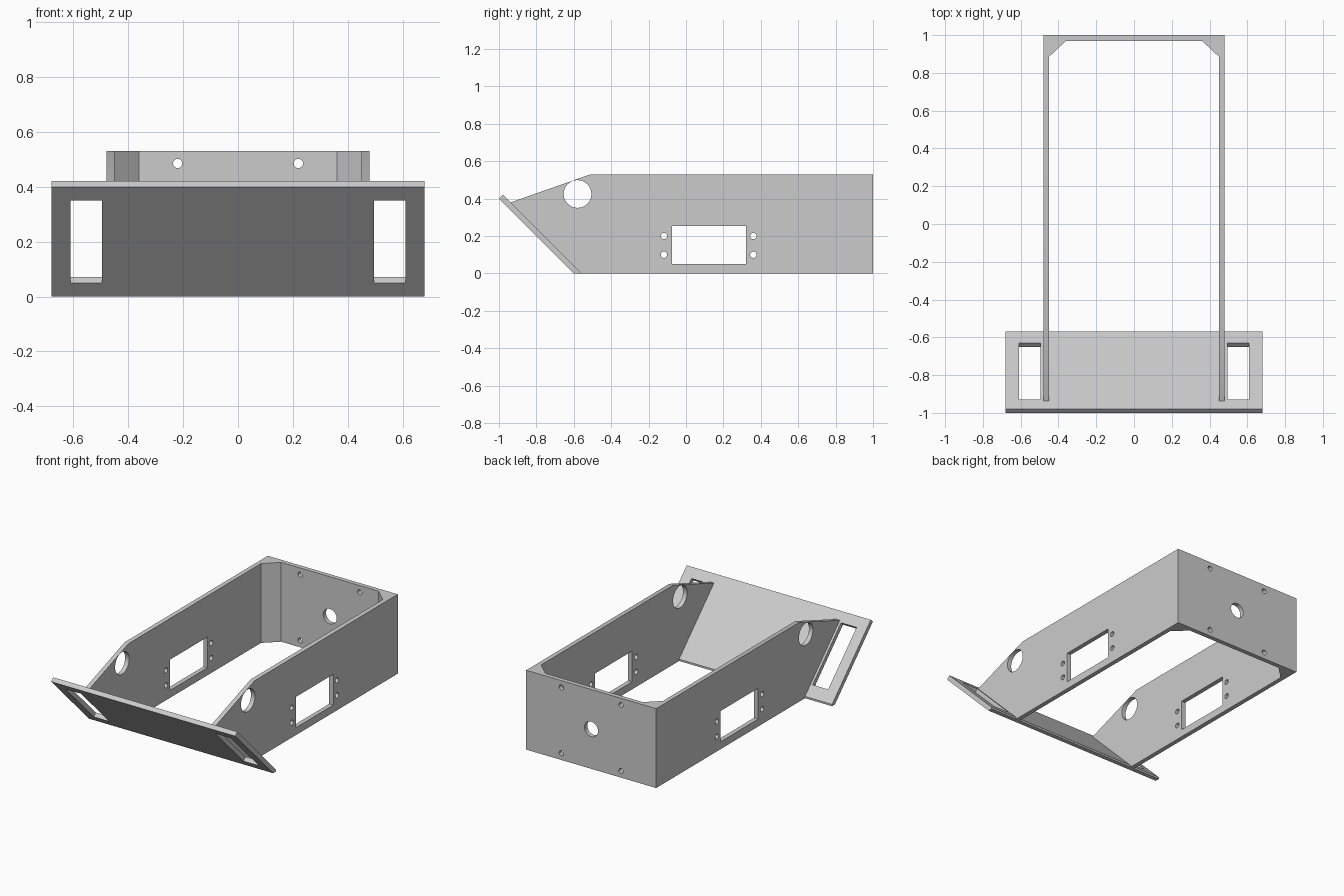
import bpy, bmesh, math
from mathutils import Matrix, Vector

if "Cube" in bpy.data.objects:
    bpy.data.objects.remove(bpy.data.objects["Cube"])

grey = bpy.data.materials.new("light grey")
grey.diffuse_color = (0.6, 0.6, 0.6, 1)
grey.use_nodes = True
grey.node_tree.nodes["Principled BSDF"].inputs["Base Color"].default_value = grey.diffuse_color
S = math.sqrt(0.5)


def rect(x0, x1, y0, y1):
    return [(x0, y0), (x1, y0), (x1, y1), (x0, y1)]


def circle(cx, cy, r, n=32):
    return [(cx + r * math.cos(2 * math.pi * i / n),
             cy + r * math.sin(2 * math.pi * i / n)) for i in range(n)]


def panel(name, loops, thick, origin, u, v, cuts=()):
    """Flat sheet: first loop is the outline, the others are holes."""
    cu = bpy.data.curves.new(name, 'CURVE')
    cu.dimensions = '2D'
    cu.fill_mode = 'BOTH'
    cu.extrude = thick / 2
    for pts in loops:
        sp = cu.splines.new('POLY')
        sp.points.add(len(pts) - 1)
        for p, (a, b) in zip(sp.points, pts):
            p.co = (a, b, 0, 1)
        sp.use_cyclic_u = True
    tmp = bpy.data.objects.new(name + "_outline", cu)
    bpy.context.collection.objects.link(tmp)
    bpy.context.view_layer.update()
    dg = bpy.context.evaluated_depsgraph_get()
    me = bpy.data.meshes.new_from_object(tmp.evaluated_get(dg))
    bpy.data.objects.remove(tmp)
    u, v = Vector(u), Vector(v)
    m = Matrix((u, v, u.cross(v))).transposed().to_4x4()
    m.translation = Vector(origin)
    me.transform(m)
    bm = bmesh.new()
    bm.from_mesh(me)
    bmesh.ops.remove_doubles(bm, verts=bm.verts[:], dist=1e-5)
    # trim flat ends
    for co, no in cuts:
        res = bmesh.ops.bisect_plane(bm, geom=bm.verts[:] + bm.edges[:] + bm.faces[:],
                                     plane_co=co, plane_no=no, clear_outer=True)
        edges = [e for e in res['geom_cut'] if isinstance(e, bmesh.types.BMEdge)]
        bmesh.ops.holes_fill(bm, edges=edges, sides=0)
    bmesh.ops.recalc_face_normals(bm, faces=bm.faces[:])
    bm.to_mesh(me)
    bm.free()
    me.name = name
    me.materials.clear()
    me.materials.append(grey)
    ob = bpy.data.objects.new(name, me)
    bpy.context.collection.objects.link(ob)
    bpy.ops.object.select_all(action='DESELECT')
    ob.select_set(True)
    bpy.context.view_layer.objects.active = ob
    bpy.ops.object.shade_smooth_by_angle(angle=math.radians(30))
    return ob


# side walls with round hole, window and screw holes; corner gussets
wall = [[(-0.57, 0), (1, 0), (1, 0.53), (-0.51, 0.53), (-0.938, 0.38), (-0.57, 0.012)],
        circle(-0.58, 0.425, 0.074, 48), rect(-0.075, 0.32, 0.05, 0.255)]
wall += [circle(y, z, 0.017, 20) for y in (-0.118, 0.36) for z in (0.1, 0.2)]
for side, sx in (("left", -1), ("right", 1)):
    panel(side + "_wall", wall, 0.03, (sx * 0.465, 0, 0), (0, 1, 0), (0, 0, 1))
    panel(side + "_gusset", [[(sx * 0.45, 0.885), (sx * 0.45, 0.97), (sx * 0.36, 0.97)]],
          0.53, (0, 0, 0.265), (1, 0, 0), (0, 1, 0))

# back wall
back = [rect(-0.45, 0.45, 0, 0.53), circle(0, 0.265, 0.05)]
back += [circle(x, z, 0.017, 20) for x in (-0.22, 0.22) for z in (0.045, 0.485)]
panel("back_wall", back, 0.03, (0, 0.985, 0), (1, 0, 0), (0, 0, 1))

# sloping front plate with two slots, trimmed flat at the foot
plate = [rect(-0.68, 0.68, -0.06, 0.4 / S)]
plate += [rect(*sorted((s * 0.495, s * 0.61)), 0.05 / S, 0.35 / S) for s in (-1, 1)]
panel("front_plate", plate, 0.03, (0, -0.6 + 0.015 * S, 0.015 * S), (1, 0, 0), (0, -S, S),
      cuts=[((0, 0, 0), (0, 0, -1)), ((0, -0.57, 0), (0, 1, 0))])
